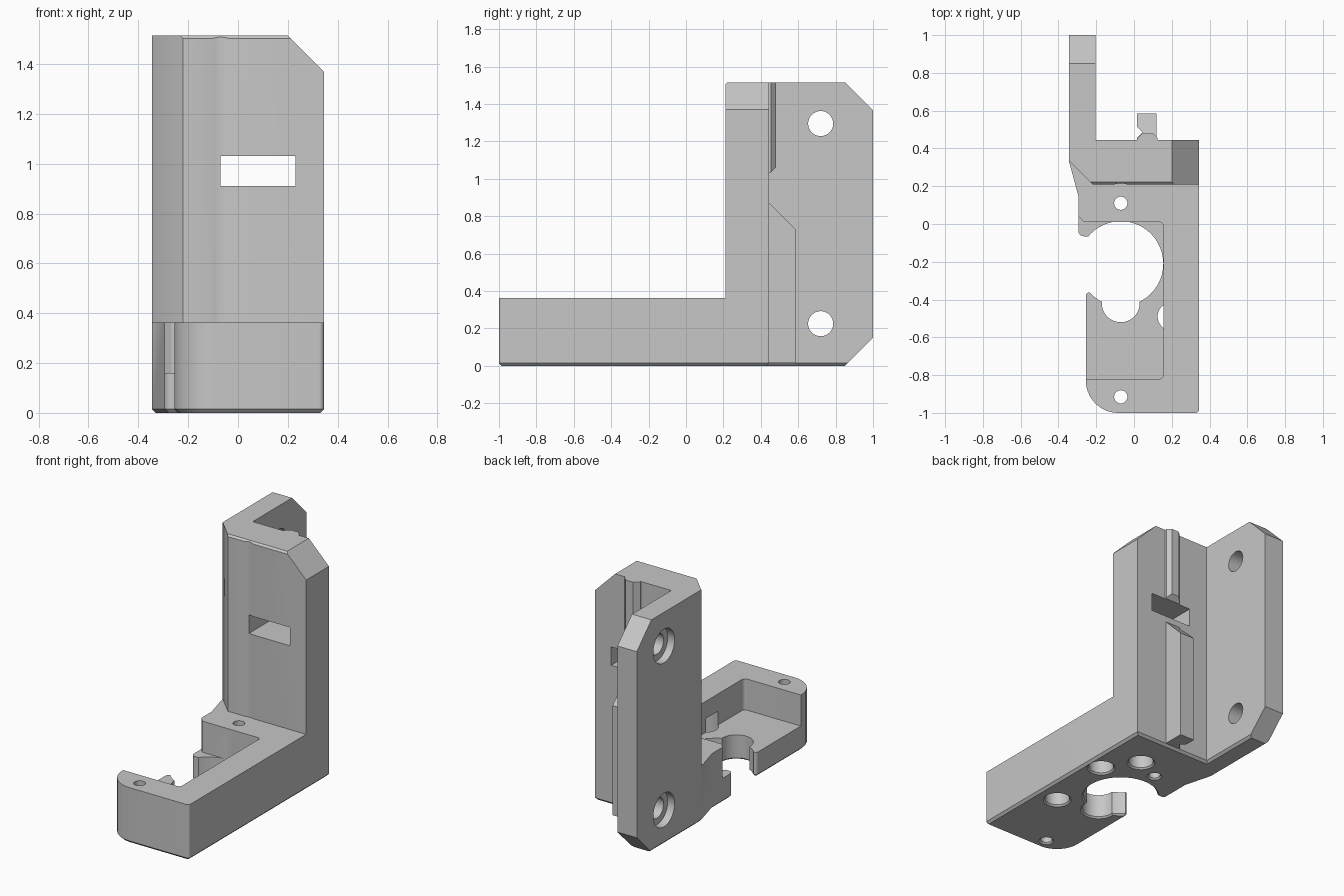
import bpy, bmesh, math
from mathutils import Vector

if "Cube" in bpy.data.objects:
    bpy.data.objects.remove(bpy.data.objects["Cube"], do_unlink=True)

grey = bpy.data.materials.new("plain grey")
grey.use_nodes = True
COLOUR = (0.57, 0.57, 0.57, 1)
grey.diffuse_color = COLOUR
grey.node_tree.nodes["Principled BSDF"].inputs["Base Color"].default_value = COLOUR


def outline(points):
    """Turn (a, b) or (a, b, radius) corners into a polygon with fillets."""
    result = []
    for i, point in enumerate(points):
        p = Vector(point[:2])
        if len(point) == 2:
            result.append(p)
            continue
        r = point[2]
        u = (Vector(points[i - 1][:2]) - p).normalized()
        v = (Vector(points[(i + 1) % len(points)][:2]) - p).normalized()
        half = math.acos(u.dot(v)) / 2
        centre = p + (u + v).normalized() * (r / math.sin(half))
        start = p + u * (r / math.tan(half)) - centre
        end = p + v * (r / math.tan(half)) - centre
        for k in range(9):
            result.append(centre + start.lerp(end, k / 8).normalized() * r)
    return result


def inset(pts, d):
    """Offset a counter-clockwise polygon inwards by d."""
    result = []
    for i, p in enumerate(pts):
        u = (p - pts[i - 1]).normalized()
        v = (pts[(i + 1) % len(pts)] - p).normalized()
        n1, n2 = Vector((-u.y, u.x)), Vector((-v.y, v.x))
        result.append(p + (n1 + n2) * (d / (1 + n1.dot(n2))))
    return result


def circle(a, b, r, n=48):
    return [Vector((a + r * math.cos(t), b + r * math.sin(t)))
            for t in (2 * math.pi * k / n for k in range(n))]


def loft(name, layers, axis="z"):
    """Solid through matching (polygon, height) layers along the axis."""
    place = {"x": lambda a, b, h: (h, a, b),
             "y": lambda a, b, h: (a, h, b),
             "z": lambda a, b, h: (a, b, h)}[axis]
    bm = bmesh.new()
    rings = [[bm.verts.new(place(p[0], p[1], h)) for p in pts] for pts, h in layers]
    bm.faces.new(rings[0][::-1])
    bm.faces.new(rings[-1])
    n = len(rings[0])
    for low, high in zip(rings, rings[1:]):
        for i in range(n):
            j = (i + 1) % n
            bm.faces.new((low[i], low[j], high[j], high[i]))
    if bm.calc_volume(signed=True) < 0:
        bmesh.ops.reverse_faces(bm, faces=bm.faces)
    mesh = bpy.data.meshes.new(name)
    bm.to_mesh(mesh)
    bm.free()
    mesh.materials.append(grey)
    obj = bpy.data.objects.new(name, mesh)
    bpy.context.collection.objects.link(obj)
    return obj


def prism(name, pts, lo, hi, axis="z"):
    return loft(name, [(pts, lo), (pts, hi)], axis)


def combine(target, tool, operation="DIFFERENCE"):
    """Apply a boolean, trying the second solver if the first gives nothing."""
    mod = target.modifiers.new("combine", "BOOLEAN")
    mod.operation, mod.object = operation, tool
    for solver in ("EXACT", "MANIFOLD"):
        mod.solver = solver
        bpy.context.view_layer.update()
        evaluated = target.evaluated_get(bpy.context.evaluated_depsgraph_get())
        mesh = bpy.data.meshes.new_from_object(evaluated)
        if len(mesh.polygons):
            target.data = mesh
            break
    target.modifiers.clear()
    bpy.data.objects.remove(tool, do_unlink=True)


def drill(x, y, r, top):
    """Vertical hole from below with a chamfered mouth."""
    combine(bracket, loft("hole_cutter", [
        (circle(x, y, r + 0.02), -0.01), (circle(x, y, r), 0.01), (circle(x, y, r), top)]))


TOP, BASE, FLOOR = 1.515, 0.363, 0.16

# Whole footprint, raised to full height, with the underside edge chamfered
footprint = outline([
    (0.345, -1, 0.02), (0.345, 0.445), (-0.205, 0.445), (-0.205, 1), (-0.345, 1),
    (-0.345, 0.335), (-0.295, 0.15), (-0.295, -0.065, 0.03), (-0.15, -0.065),
    (-0.15, -0.362), (-0.255, -0.362, 0.02), (-0.255, -1, 0.17)][::-1])
if sum(p.cross(q) for p, q in zip(footprint, footprint[1:] + footprint[:1])) < 0:
    footprint.reverse()
bracket = loft("bracket", [(inset(footprint, 0.015), 0), (footprint, 0.015), (footprint, TOP)])

# Space above the base, leaving the tower with its slanted corner
combine(bracket, prism("upper_cutter", outline([
    (-0.6, -1.2), (0.6, -1.2), (0.6, 0.21), (-0.22, 0.21), (-0.6, 0.59)]), BASE, 1.7))

# Open-sided pocket in the base
combine(bracket, prism("pocket_cutter", outline([
    (-0.5, -0.82), (0.155, -0.82, 0.02), (0.155, 0.01, 0.02),
    (-0.265, 0.01, 0.02), (-0.305, 0.055), (-0.5, 0.055)]), FLOOR, 0.5))

# Keyhole, screw holes and underside sockets
drill(-0.07, -0.21, 0.225, 0.3)
drill(-0.07, -0.42, 0.1, 0.3)
for y in (-0.915, 0.11):
    drill(-0.07, y, 0.035, 0.5)
for x, y in ((0.2, -0.49), (0.245, -0.02), (0.1, 0.185)):
    drill(x, y, 0.075, 0.25)

# Shallow screw clearance up the tower front
combine(bracket, prism("clearance_cutter", circle(-0.07, 0.11, 0.105), BASE, 1.7))

# Rectangular window through the tower
combine(bracket, prism("window_cutter", outline([
    (-0.07, 0.91), (0.23, 0.91), (0.23, 1.03), (-0.07, 1.03)]), 0.1, 0.9, "y"))

# Slanted corners of the tower and the side plate
combine(bracket, prism("tower_corner_cutter", outline([
    (0.1, 1.615), (0.445, 1.27), (0.445, 1.615)]), 0.1, 0.9, "y"))
for pts in ([(0.75, 1.615), (1.1, 1.265), (1.1, 1.615)],
            [(0.75, -0.1), (1.1, 0.25), (1.1, -0.1)],
            [(0.197, 1.49), (0.235, 1.528), (0.197, 1.528)]):
    combine(bracket, prism("plate_corner_cutter", outline(pts), -0.5, 0.5, "x"))

# Mounting holes with counterbores on the outer side of the plate
for z in (0.225, 1.295):
    combine(bracket, prism("mount_cutter", circle(0.72, z, 0.067), -0.5, 0, "x"))
    combine(bracket, prism("counterbore_cutter", circle(0.72, z, 0.11), -0.5, -0.295, "x"))

# Lower hooked rail with a sloping top
rail = prism("lower_rail", outline([
    (0.12, 0.43), (0.12, 0.585), (0.015, 0.585), (0.015, 0.515),
    (0.045, 0.485), (0.015, 0.455), (0.015, 0.43)]), 0.015, 0.9)
combine(rail, prism("rail_top_cutter", outline([
    (0.4, 0.915), (0.7, 0.615), (0.7, 1), (0.4, 1)]), -0.2, 0.4, "x"))
combine(bracket, rail, "UNION")

# Upper low rail with a sloping lower end
rail = prism("upper_rail", outline([
    (0.125, 0.435), (0.125, 0.455), (0.1, 0.48), (0.045, 0.48),
    (0.015, 0.45), (0.015, 0.435)]), 1.03, TOP)
combine(rail, prism("rail_end_cutter", outline([
    (0.44, 1.02), (0.5, 1.08), (0.5, 1), (0.44, 1)]), -0.2, 0.4, "x"))
combine(bracket, rail, "UNION")

# Smooth the round walls and keep the edges sharp
bpy.ops.object.select_all(action="DESELECT")
bracket.select_set(True)
bpy.context.view_layer.objects.active = bracket
bpy.ops.object.shade_smooth_by_angle(angle=math.radians(30))
